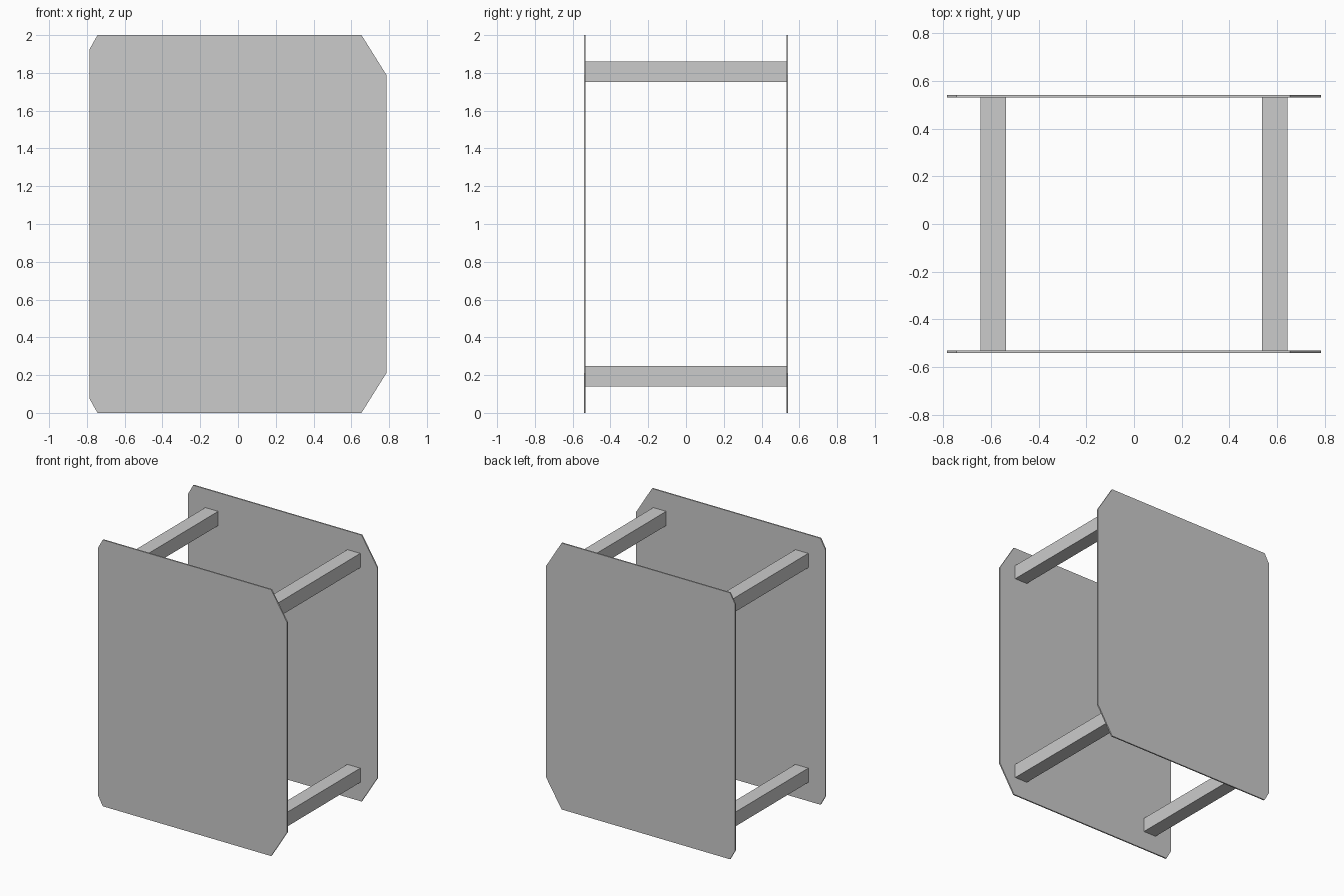
import bpy, bmesh

if "Cube" in bpy.data.objects:
    bpy.data.objects.remove(bpy.data.objects["Cube"])

PLATE_IN, PLATE_OUT = 0.531, 0.541   # inner and outer faces of the panels
BEAM = 0.107                         # beam section

# Half outline of a panel: small chamfer on the left, large on the right
upper = [(0.785, 0.79), (0.654, 1.0), (-0.744, 1.0), (-0.785, 0.927)]
outline = [(x, 1 + h) for x, h in upper] + [(x, 1 - h) for x, h in reversed(upper)]


def finish(name, bm):
    bmesh.ops.recalc_face_normals(bm, faces=bm.faces)
    mesh = bpy.data.meshes.new(name)
    bm.to_mesh(mesh)
    bm.free()
    obj = bpy.data.objects.new(name, mesh)
    bpy.context.collection.objects.link(obj)
    return obj


def panel(name, y0, y1):
    bm = bmesh.new()
    face = bm.faces.new([bm.verts.new((x, y0, z)) for x, z in outline])
    geom = bmesh.ops.extrude_face_region(bm, geom=[face], use_keep_orig=True)["geom"]
    verts = [g for g in geom if isinstance(g, bmesh.types.BMVert)]
    bmesh.ops.translate(bm, verts=verts, vec=(0, y1 - y0, 0))
    return finish(name, bm)


def beam(name, x, z):
    bm = bmesh.new()
    bmesh.ops.create_cube(bm, size=1)
    bmesh.ops.scale(bm, verts=bm.verts, vec=(BEAM, 2 * PLATE_IN, BEAM))
    obj = finish(name, bm)
    obj.location = (x, 0, z)
    return obj


# Front and back panels
panel("front_panel", -PLATE_OUT, -PLATE_IN)
panel("back_panel", PLATE_IN, PLATE_OUT)

# Four beams joining the panels
for side, x in (("left", -0.59), ("right", 0.59)):
    for level, z in (("lower", 0.194), ("upper", 1.806)):
        beam(f"{level}_{side}_beam", x, z)
